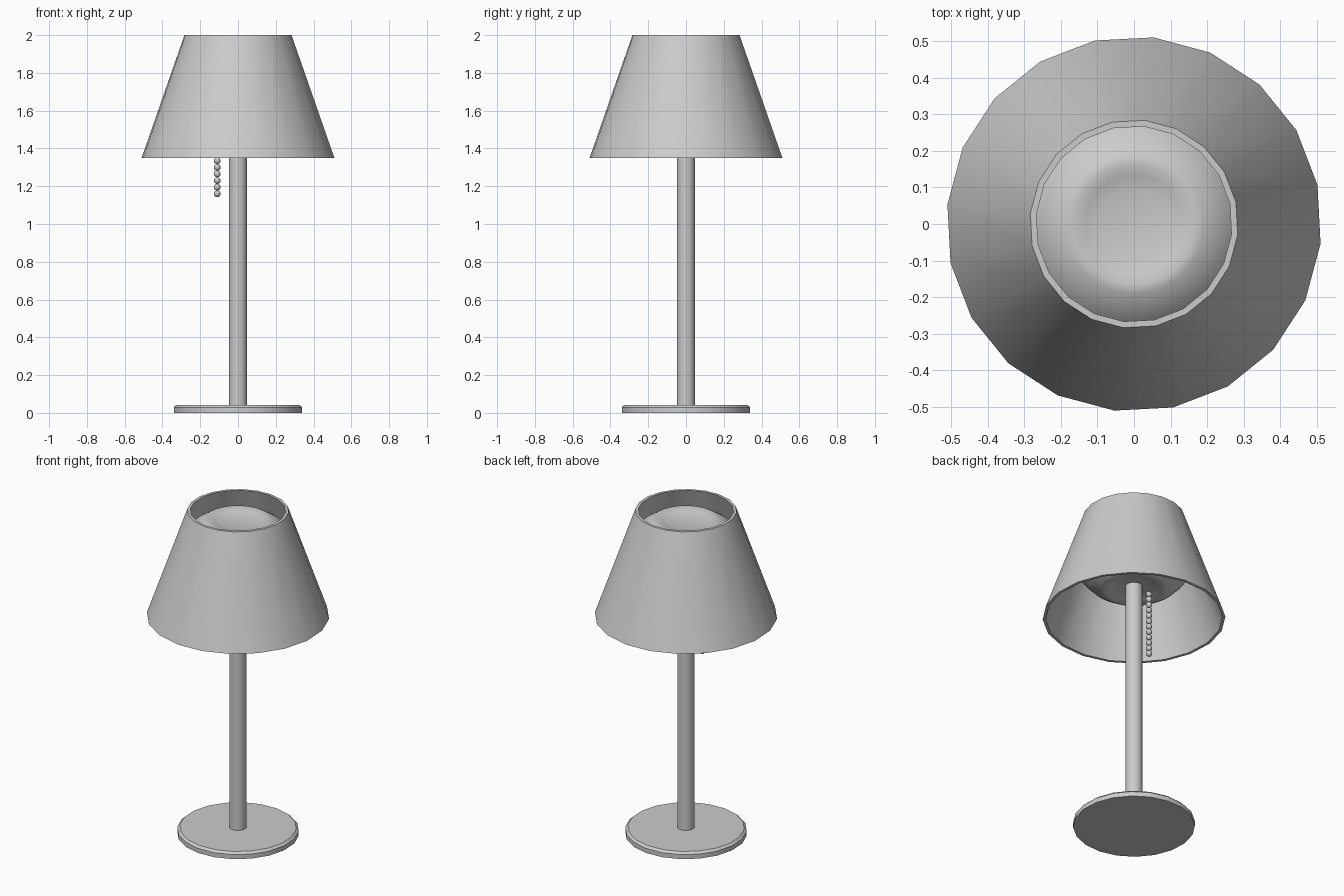
import bpy, bmesh
from math import sin, cos, tau, radians

if "Cube" in bpy.data.objects:
    bpy.data.objects.remove(bpy.data.objects["Cube"])

def finish(bm, name, angle=30):
    bmesh.ops.remove_doubles(bm, verts=bm.verts, dist=1e-5)
    bmesh.ops.recalc_face_normals(bm, faces=bm.faces)
    me = bpy.data.meshes.new(name)
    bm.to_mesh(me)
    bm.free()
    ob = bpy.data.objects.new(name, me)
    bpy.context.collection.objects.link(ob)
    bpy.ops.object.select_all(action='DESELECT')
    ob.select_set(True)
    bpy.context.view_layer.objects.active = ob
    bpy.ops.object.shade_smooth_by_angle(angle=radians(angle))
    return ob

def lathe(name, profile, sides=20, closed=False, turn=12, angle=30):
    """Revolve (radius, z) points about z; points on the axis become caps."""
    bm = bmesh.new()
    rings = []
    for r, z in profile:
        if r == 0:
            rings.append([bm.verts.new((0, 0, z))] * sides)
        else:
            rings.append([bm.verts.new((r * cos(a), r * sin(a), z))
                          for a in (radians(turn) + tau * i / sides for i in range(sides))])
    pairs = list(zip(rings, rings[1:]))
    if closed:
        pairs.append((rings[-1], rings[0]))
    for low, high in pairs:
        for i in range(sides):
            j = (i + 1) % sides
            corners = list(dict.fromkeys((low[i], low[j], high[j], high[i])))
            bm.faces.new(corners)
    return finish(bm, name, angle)

# Base disc with bevelled top edge
lathe("base", [(0, 0), (0.342, 0), (0.342, 0.028), (0.328, 0.041), (0, 0.041)])

# Pole
lathe("pole", [(0, 0.03), (0.048, 0.03), (0.048, 1.56), (0, 1.56)])

# Tapered shade, open at both ends
lathe("shade", [(0.513, 1.35), (0.285, 2.0), (0.268, 2.0), (0.496, 1.35)], closed=True)

# Rounded light inside the shade, dished at top and bottom
half = [(0, 0.185), (0.095, 0.187), (0.135, 0.197), (0.165, 0.207), (0.19, 0.203),
        (0.25, 0.165), (0.30, 0.11), (0.335, 0.045)]
mid = 1.74
lathe("light", [(r, mid + h) for r, h in half] + [(r, mid - h) for r, h in reversed(half)],
      sides=40, angle=60)

# Beaded pull chain
bm = bmesh.new()
for i in range(12):
    ret = bmesh.ops.create_uvsphere(bm, u_segments=12, v_segments=8, radius=0.018)
    bmesh.ops.translate(bm, verts=ret["verts"], vec=(-0.11, 0, 1.16 + 0.035 * i))
finish(bm, "pull_chain", 60)
